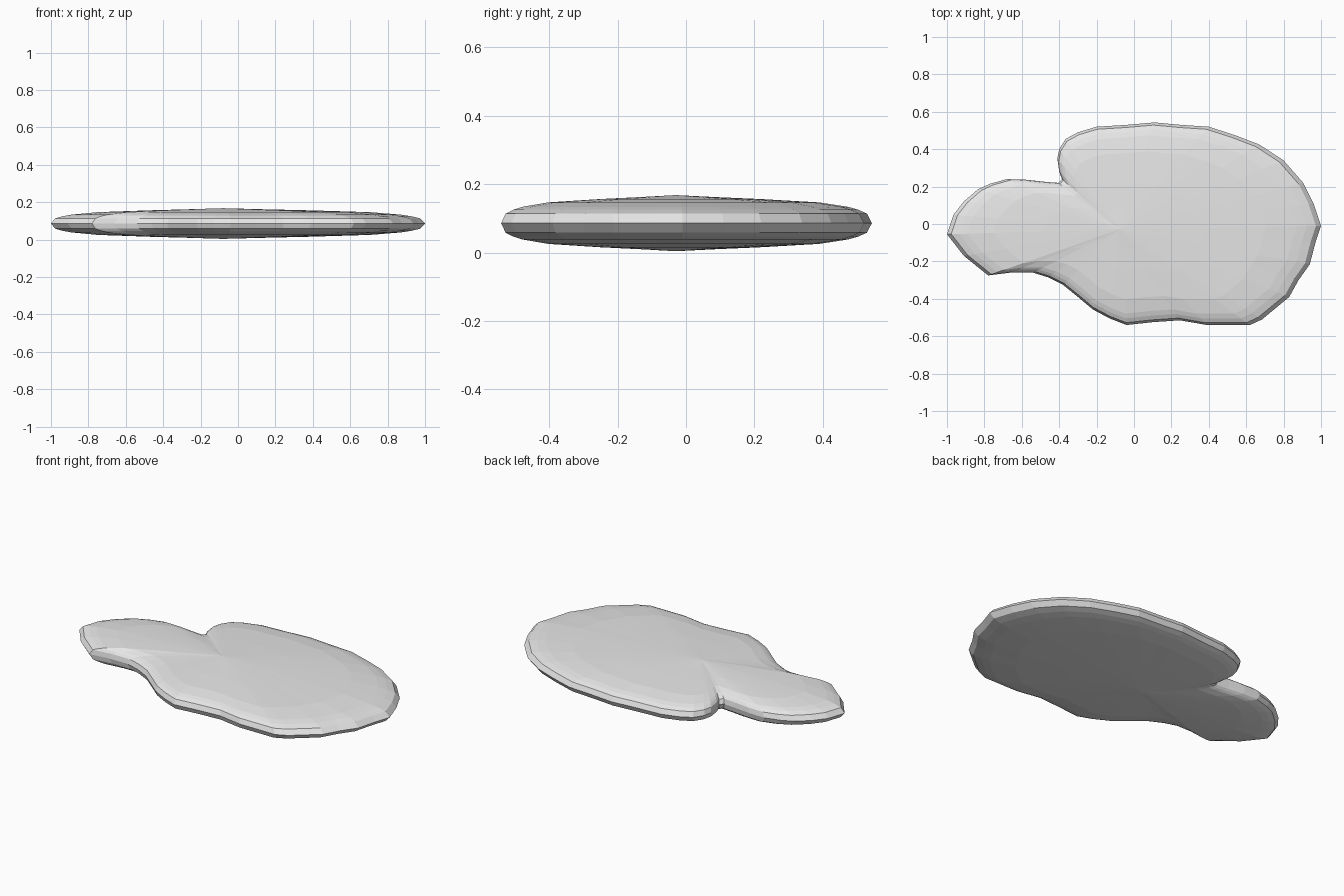
import bpy
import bmesh
from mathutils import Vector

cube = bpy.data.objects.get("Cube")
if cube:
    bpy.data.objects.remove(cube, do_unlink=True)

# Outline of the slab, counter-clockwise from its left tip
OUTLINE = [
    (1, -.01), (.96, .11), (.905, .22), (.8, .34), (.67, .425), (.54, .475),
    (.4, .52), (.25, .53), (.11, .543), (-.04, .53), (-.2, .52), (-.3, .49),
    (-.365, .455), (-.4, .4), (-.41, .35), (-.4, .28), (-.385, .24),
    (-.405, .22), (-.48, .226), (-.58, .237), (-.68, .24), (-.77, .215),
    (-.835, .185), (-.91, .12), (-.965, .05), (-1, -.055), (-.91, -.17),
    (-.78, -.275), (-.66, -.26), (-.54, -.26), (-.46, -.285), (-.38, -.325),
    (-.3, -.39), (-.22, -.457), (-.13, -.505), (-.04, -.54), (.1, -.525),
    (.245, -.515), (.39, -.54), (.62, -.54), (.685, -.51), (.83, -.39),
    (.88, -.3), (.94, -.215), (.97, -.1),
]
# Ring scale and relative height, from the rim to the crown
PROFILE = [(.975, .34), (.93, .48), (.88, .58), (.73, .74), (.43, .86), (.2, .93)]
CENTRE = Vector((-.08, -.03))
MIDDLE, HALF_HEIGHT = .086, .082

# Plain stone grey
grey = bpy.data.materials.new("stone_grey")
grey.use_nodes = True
colour = (.8, .8, .8, 1)
grey.diffuse_color = colour
grey.node_tree.nodes["Principled BSDF"].inputs["Base Color"].default_value = colour

bm = bmesh.new()


def ring(scale, height):
    points = [CENTRE + (Vector(p) - CENTRE) * scale for p in OUTLINE]
    return [bm.verts.new((p.x, p.y, MIDDLE + height * HALF_HEIGHT)) for p in points]


# Shared rim, then a shallow dome above and below it
rim = ring(1, 0)
count = len(rim)
for side in (1, -1):
    lower = rim
    for scale, height in PROFILE:
        upper = ring(scale, side * height)
        for i in range(count):
            j = (i + 1) % count
            bm.faces.new((lower[i], lower[j], upper[j], upper[i]))
        lower = upper
    crown = bm.verts.new((CENTRE.x, CENTRE.y, MIDDLE + side * HALF_HEIGHT))
    for i in range(count):
        bm.faces.new((lower[i], lower[(i + 1) % count], crown))

bmesh.ops.recalc_face_normals(bm, faces=bm.faces)
mesh = bpy.data.meshes.new("flat_stone")
bm.to_mesh(mesh)
bm.free()
mesh.materials.append(grey)
stone = bpy.data.objects.new("flat_stone", mesh)
bpy.context.collection.objects.link(stone)
